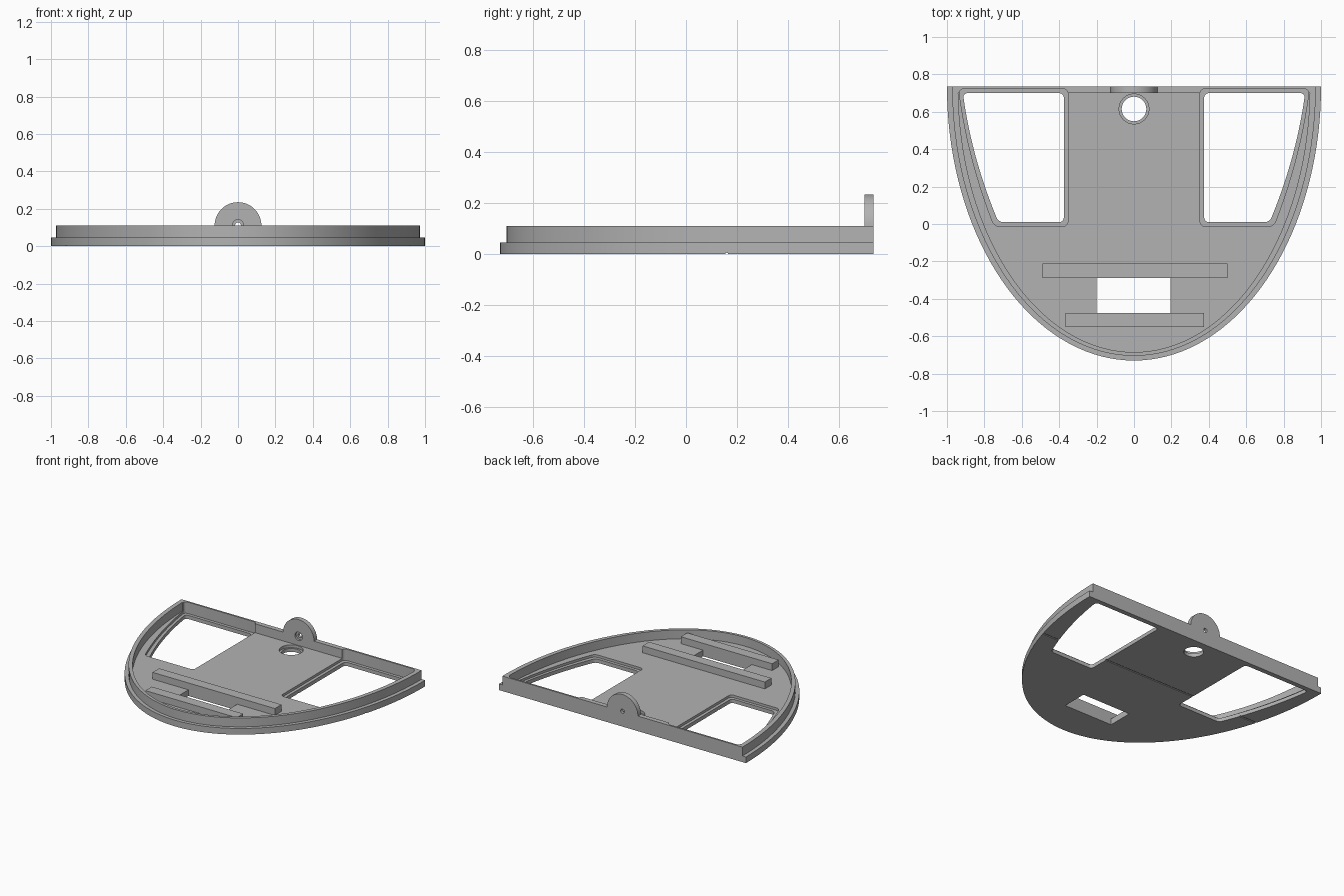
import bpy, bmesh
from math import sin, cos, asin, pi
from mathutils import Matrix

if "Cube" in bpy.data.objects:
    bpy.data.objects.remove(bpy.data.objects["Cube"], do_unlink=True)

grey = bpy.data.materials.new("plain grey")
grey.use_nodes = True
grey.diffuse_color = (0.45, 0.45, 0.45, 1)
grey.node_tree.nodes["Principled BSDF"].inputs["Base Color"].default_value = (0.45, 0.45, 0.45, 1)

BACK = 0.735      # rear edge
FLOOR = 0.045     # top of the floor plate
TOP = 0.11        # top of the raised lip


def prism(name, points, low, high, rounding=None, upright=False):
    """Extrude an outline along z, or along y when upright."""
    bm = bmesh.new()
    bm.faces.new([bm.verts.new((u, v, 0)) for u, v in points])
    if rounding:
        bm.verts.ensure_lookup_table()
        corners = [bm.verts[i] for i in rounding]
        bmesh.ops.bevel(bm, geom=corners, offset=0.025, segments=4,
                        profile=0.5, affect='VERTICES')
    out = bmesh.ops.extrude_face_region(bm, geom=bm.faces[:])
    moved = [g for g in out["geom"] if isinstance(g, bmesh.types.BMVert)]
    bmesh.ops.translate(bm, verts=moved, vec=(0, 0, high - low))
    bmesh.ops.translate(bm, verts=bm.verts, vec=(0, 0, low))
    if upright:
        for v in bm.verts:
            v.co = (v.co.x, v.co.z, v.co.y)
    bmesh.ops.recalc_face_normals(bm, faces=bm.faces)
    mesh = bpy.data.meshes.new(name)
    bm.to_mesh(mesh)
    bm.free()
    mesh.materials.append(grey)
    obj = bpy.data.objects.new(name, mesh)
    bpy.context.collection.objects.link(obj)
    return obj


def combine(target, tool, operation='DIFFERENCE'):
    mod = target.modifiers.new("combine", 'BOOLEAN')
    mod.operation, mod.object, mod.solver = operation, tool, 'EXACT'
    bpy.context.view_layer.objects.active = target
    bpy.ops.object.modifier_apply(modifier=mod.name)
    bpy.data.objects.remove(tool, do_unlink=True)


def half_oval(a, b, top=BACK, n=72):
    start = asin((BACK - top) / b)
    angles = [start + (pi - 2 * start) * i / n for i in range(n + 1)]
    return [(a * cos(t), BACK - b * sin(t)) for t in angles]


def disc(x, y, r, n=32, sweep=2 * pi):
    return [(x + r * cos(sweep * i / n), y + r * sin(sweep * i / n)) for i in range(n)]


def rect(x0, x1, y0, y1):
    return [(x0, y0), (x1, y0), (x1, y1), (x0, y1)]


def window(side, grow):
    inner, low, high = 0.375 - grow, 0.01 - grow, 0.70 + grow
    curve = []
    for i in range(11):
        t = i / 10
        x = 0.725 + 0.29 * t - 0.10 * t * t + grow
        curve.append((x, low + (high - low) * t))
    pts = [(inner, low)] + curve + [(inner, high)]
    return [(side * x, y) for x, y in pts]


# Base flange, narrower lip, and the hollow inside it
tray = prism("tray", half_oval(1.0, 1.465), 0, FLOOR)
combine(tray, prism("lip", half_oval(0.972, 1.44), 0.02, TOP), 'UNION')
combine(tray, prism("hollow", half_oval(0.94, 1.42, 0.70), FLOOR, 0.3))

# Upright mounting tab on the rear wall
tab = disc(0, TOP, 0.125, 32, pi) + [(-0.125, TOP), (-0.125, 0.06), (0.125, 0.06)]
combine(tray, prism("tab", tab, 0.70, BACK, upright=True), 'UNION')
combine(tray, prism("tab_hole", disc(0, 0.112, 0.015), 0.6, 0.8, upright=True))
combine(tray, prism("tab_counterbore", disc(0, 0.112, 0.03), 0.6, 0.715, upright=True))

# Two window openings, each with a stepped seat
for side in (-1, 1):
    corners = [0, 1, 11, 12]
    combine(tray, prism("window_seat", window(side, 0.022), 0.027, 0.3, corners))
    combine(tray, prism("window_hole", window(side, 0), -0.1, 0.3, corners))

# Round hole with a shallow counterbore
combine(tray, prism("round_seat", disc(0, 0.615, 0.08), 0.025, 0.09))
combine(tray, prism("round_hole", disc(0, 0.615, 0.066), -0.1, 0.09))

# Two support bars and the rectangular slot between them
for name, area in (("rear_bar", rect(-0.49, 0.5, -0.288, -0.212)),
                   ("front_bar", rect(-0.365, 0.375, -0.55, -0.475))):
    combine(tray, prism(name, area, 0.03, 0.095), 'UNION')
combine(tray, prism("slot", rect(-0.2, 0.195, -0.475, -0.288), -0.1, 0.3))

# Fine groove across the underside
groove = prism("groove", disc(0.16, 0, 0.006, 8), -1.2, 1.2)
groove.data.transform(Matrix(((0, 0, 1, 0), (1, 0, 0, 0), (0, 1, 0, 0), (0, 0, 0, 1))))
combine(tray, groove)

# Smooth curved walls, crisp edges
bpy.ops.object.select_all(action='DESELECT')
tray.select_set(True)
bpy.context.view_layer.objects.active = tray
bpy.ops.object.shade_smooth_by_angle(angle=0.5)
